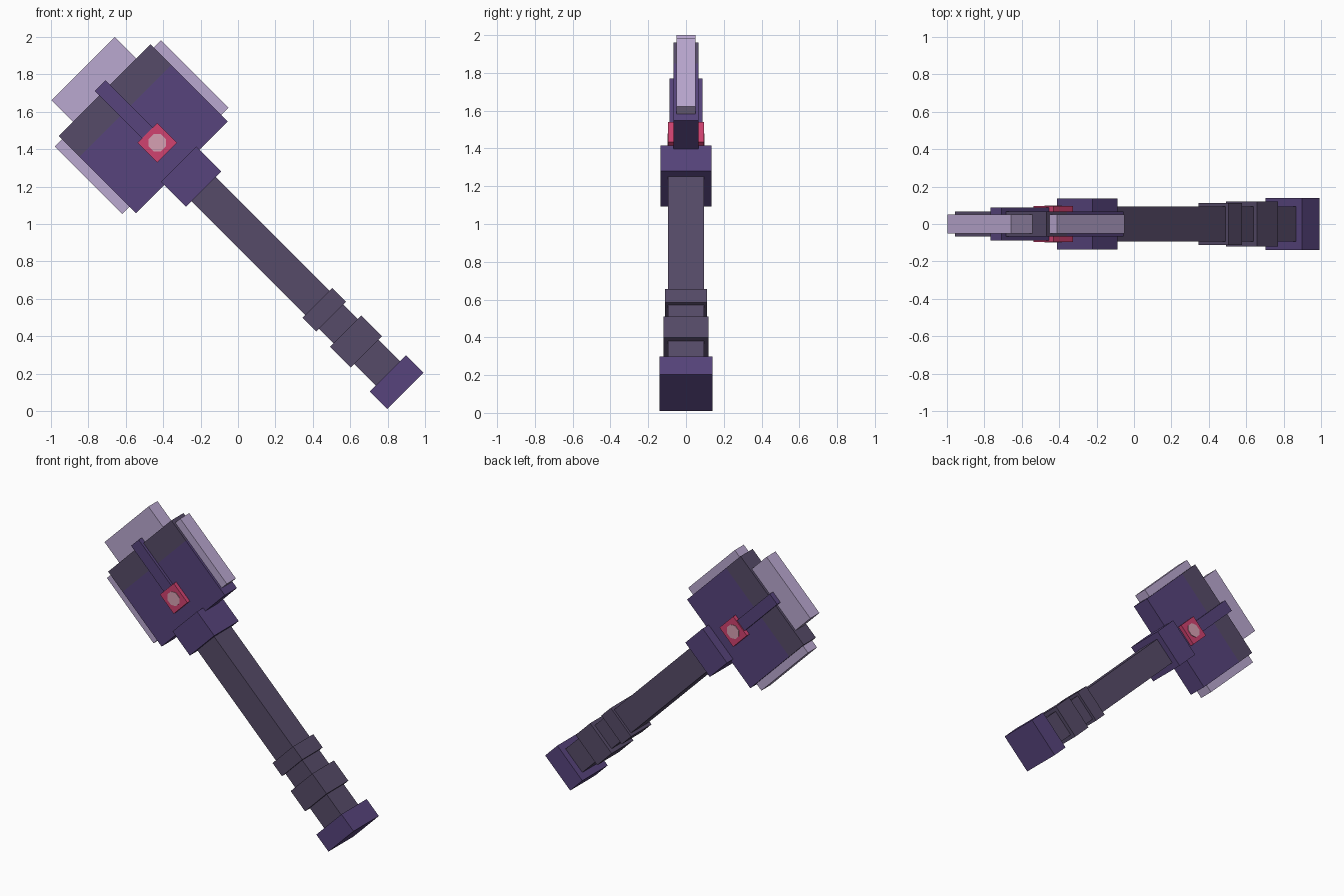
import bpy, bmesh, math
from mathutils import Matrix

cube = bpy.data.objects.get("Cube")
if cube:
    bpy.data.objects.remove(cube, do_unlink=True)


def linear(c):
    c /= 255
    return c / 12.92 if c <= 0.04045 else ((c + 0.055) / 1.055) ** 2.4


def material(name, *rgb):
    m = bpy.data.materials.new(name)
    m.use_nodes = True
    colour = (*[linear(c) for c in rgb], 1)
    m.diffuse_color = colour
    m.node_tree.nodes["Principled BSDF"].inputs["Base Color"].default_value = colour
    return m


GREY = material("dusky grey", 86, 75, 104)
PURPLE = material("deep purple", 87, 68, 124)
LAVENDER = material("pale lavender", 186, 168, 208)
RED = material("crimson", 208, 66, 112)
PINK = material("pale pink", 214, 160, 178)

# The hammer is built upright, then tilted and slid onto its diagonal
AXIS = 0.709
TILT = Matrix.Rotation(math.radians(-45), 4, 'Y') @ Matrix.Translation((AXIS, 0, 0))


def finish(name, bm, mat):
    bm.transform(TILT)
    mesh = bpy.data.meshes.new(name)
    bm.to_mesh(mesh)
    bm.free()
    mesh.materials.append(mat)
    bpy.context.collection.objects.link(bpy.data.objects.new(name, mesh))


def box(name, low, high, half_width, half_depth, mat):
    """Box centred on the handle axis, between two heights along it."""
    bm = bmesh.new()
    size = Matrix.Diagonal((2 * half_width, 2 * half_depth, high - low, 1))
    bmesh.ops.create_cube(bm, size=1, matrix=Matrix.Translation((0, 0, (low + high) / 2)) @ size)
    finish(name, bm, mat)


# Handle
box("pommel", -0.557, -0.424, 0.137, 0.14, PURPLE)
box("shaft", -0.43, 1.0, 0.092, 0.094, GREY)
box("lower_grip_ring", -0.262, -0.104, 0.118, 0.12, GREY)
box("upper_grip_ring", 0.005, 0.108, 0.112, 0.112, GREY)
box("collar", 0.969, 1.158, 0.134, 0.135, PURPLE)

# Head with its darker end and pale plates
box("head", 1.133, 1.56, 0.346, 0.067, PURPLE)
box("head_end", 1.56, 1.718, 0.346, 0.067, GREY)
box("side_plates", 1.183, 1.693, 0.401, 0.05, LAVENDER)
box("end_plate", 1.65, 1.88, 0.24, 0.05, LAVENDER)
box("strap", 1.32, 1.752, 0.041, 0.087, PURPLE)

# Gem setting through the head, with a pale stone on each face
GEM = 1.319
box("gem_setting", GEM - 0.075, GEM + 0.075, 0.075, 0.095, RED)
for side, label in ((-1, "front"), (1, "back")):
    bm = bmesh.new()
    place = (Matrix.Translation((0, side * 0.096, GEM))
             @ Matrix.Rotation(math.pi / 2, 4, 'X')
             @ Matrix.Rotation(math.pi / 8, 4, 'Z'))
    bmesh.ops.create_cone(bm, cap_ends=True, segments=8, radius1=0.05, radius2=0.05,
                          depth=0.006, matrix=place)
    finish(label + "_gem_stone", bm, PINK)
